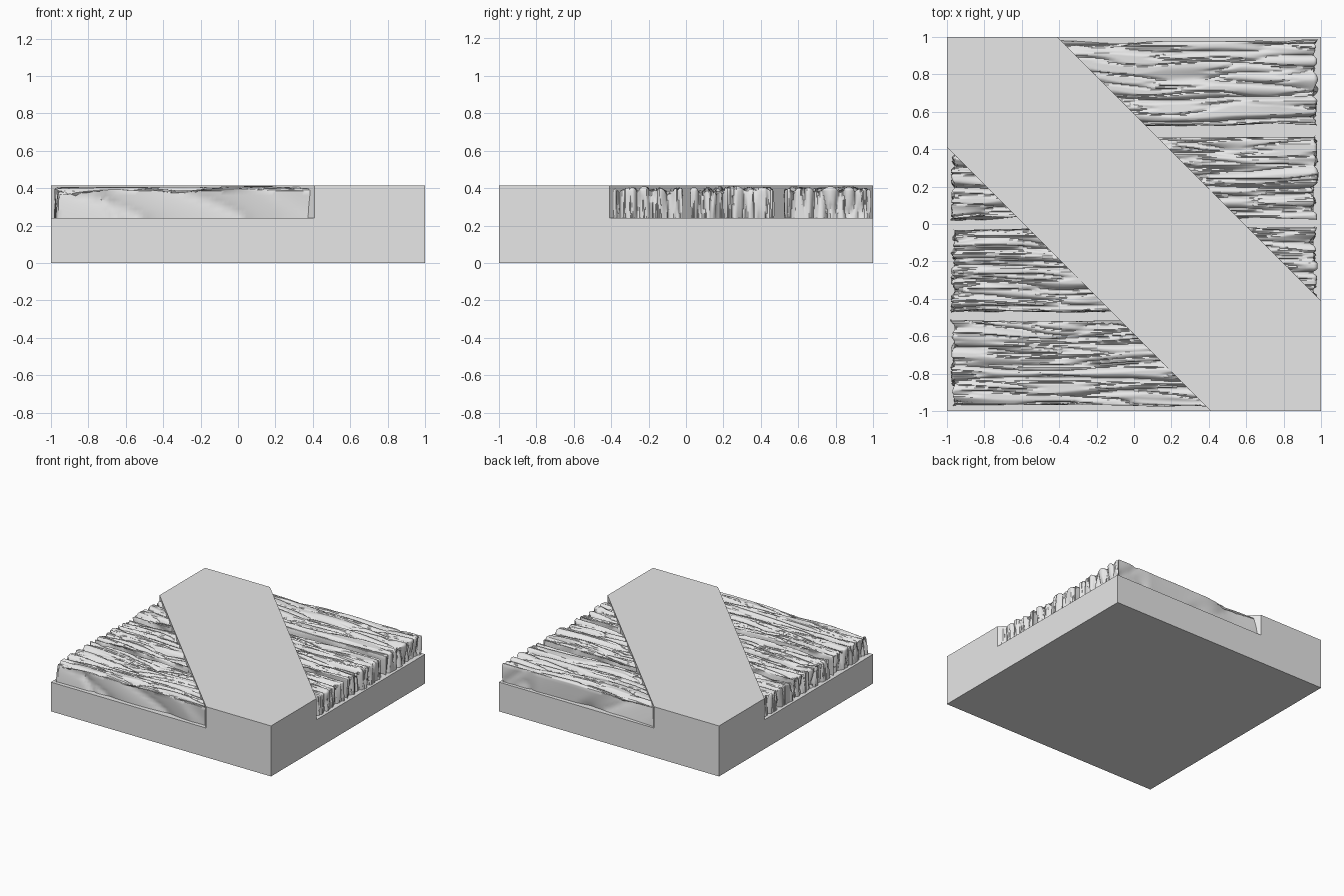
import bpy, bmesh, math
from mathutils import Vector, noise

cube = bpy.data.objects.get("Cube")
if cube:
    bpy.data.objects.remove(cube, do_unlink=True)

stone = bpy.data.materials.new("light_grey")
stone.use_nodes = True
GREY = (0.8, 0.8, 0.8, 1)
stone.diffuse_color = GREY
stone.node_tree.nodes["Principled BSDF"].inputs["Base Color"].default_value = GREY

FLOOR, TOP, CUT = 0.24, 0.415, 0.41
DIAGONAL = 1 - CUT      # the strip lies where |x + y| is below this


def finish(bm, name, smooth=False):
    mesh = bpy.data.meshes.new(name)
    bm.to_mesh(mesh)
    bm.free()
    mesh.materials.append(stone)
    if smooth:
        mesh.shade_smooth()
        mesh.set_sharp_from_angle(angle=math.radians(35))
    obj = bpy.data.objects.new(name, mesh)
    bpy.context.collection.objects.link(obj)
    return obj


def prism(name, outline, z0, z1):
    bm = bmesh.new()
    face = bm.faces.new([bm.verts.new((x, y, z0)) for x, y in outline])
    new = bmesh.ops.extrude_face_region(bm, geom=[face])["geom"]
    for v in new:
        if isinstance(v, bmesh.types.BMVert):
            v.co.z = z1
    bmesh.ops.recalc_face_normals(bm, faces=bm.faces)
    return finish(bm, name)


def section(a, b, count, top, radius=0.025):
    """Samples over a rounded block: position, height, outward side, up."""
    walls = 6
    rise = [(0, FLOOR + (top - radius - FLOOR) * k / walls, -1, 0) for k in range(walls)]
    for k in range(5):
        t = math.pi / 2 * k / 4
        rise.append((radius * (1 - math.cos(t)), top - radius * (1 - math.sin(t)),
                     -math.cos(t), math.sin(t)))
    left = [(a + p, z, s, u) for p, z, s, u in rise]
    right = [(b - p, z, -s, u) for p, z, s, u in reversed(rise)]
    lo, hi = a + radius, b - radius
    middle = [(lo + (hi - lo) * k / count, top, 0, 1) for k in range(1, count)]
    return left + middle + right


def grain(x, y, z, seed):
    """Depth of the long, wandering splits in the wood."""
    drift = 0.035 * noise.noise((x * 1.7, y * 2, seed + 5))
    q = y + drift
    wide = noise.noise((x * 0.9 + z * 2, q * 13, seed))
    fine = noise.noise((x * 2.4 + z * 3, q * 30, seed + 20))
    step = noise.noise((x * 1.3, q * 7, seed + 40))
    crease = 1 - min(1, 1.7 * math.sqrt(abs(wide)))
    split = 1 - min(1, 2.2 * math.sqrt(abs(fine)))
    return 0.036 * crease + 0.018 * split + 0.012 * (step + 0.5)


def plank(name, y0, y1, side, seed):
    bm = bmesh.new()
    xs = section(-0.985, 0.985, 84, 0.411)
    ys = section(y0, y1, 74, 0.411)
    rows = []
    for x, zx, sx, ux in xs:
        row = []
        for y, zy, sy, uy in ys:
            z = min(zx, zy)
            out = Vector((sx, sy, min(ux, uy))).normalized()
            row.append(bm.verts.new(Vector((x, y, z)) - out * grain(x, y, z, seed)))
        rows.append(row)
    for r, s in zip(rows, rows[1:]):
        for j in range(len(r) - 1):
            bm.faces.new((r[j], s[j], s[j + 1], r[j + 1]))
    # Trim the plank where it meets the diagonal strip
    edge = side * (DIAGONAL - 0.004) / 2
    bmesh.ops.bisect_plane(bm, geom=bm.verts[:] + bm.edges[:] + bm.faces[:],
                           plane_co=(edge, edge, 0), plane_no=(side, side, 0),
                           clear_inner=True)
    bmesh.ops.remove_doubles(bm, verts=bm.verts, dist=0.0002)
    finish(bm, name, smooth=True)


# Square base and the raised diagonal strip
prism("base_slab", [(-1, -1), (1, -1), (1, 1), (-1, 1)], 0, FLOOR)
prism("diagonal_strip", [(-1, 1), (-1, CUT), (CUT, -1), (1, -1), (1, -CUT), (-CUT, 1)],
      FLOOR, TOP)

# Rough wooden planks on both sides of the strip
ROWS = {"front": (-0.988, -0.51), "front_middle": (-0.48, -0.008),
        "back_middle": (0.015, 0.488), "back": (0.52, 0.99)}
for seed, (label, (y0, y1)) in enumerate(ROWS.items()):
    if label != "back":
        plank("right_plank_" + label, y0, y1, -1, seed * 3.7 + 1.3)
    if label != "front":
        plank("left_plank_" + label, y0, y1, 1, seed * 3.7 + 60.3)
